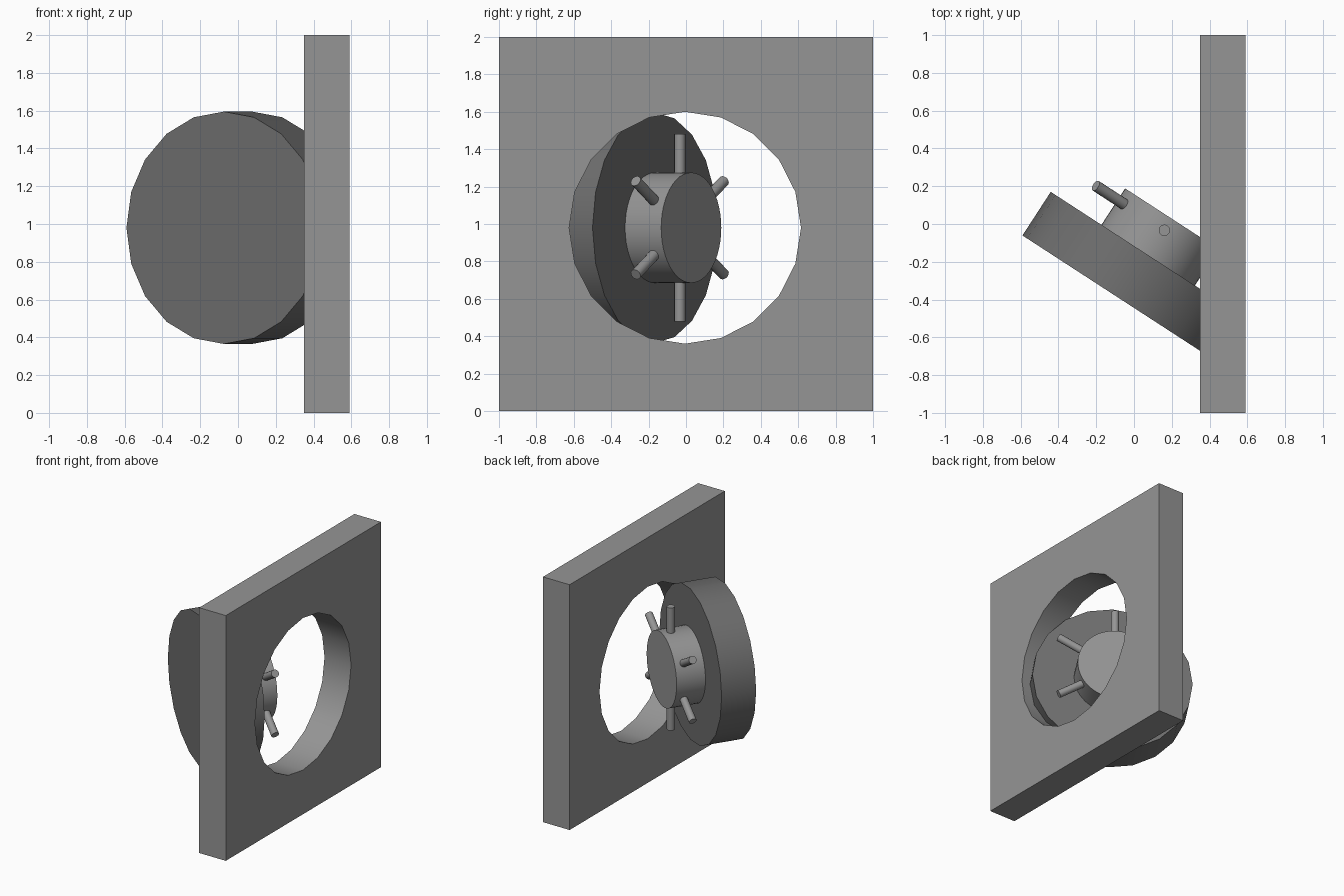
import bpy, math
from mathutils import Matrix, Vector

if "Cube" in bpy.data.objects:
    bpy.data.objects.remove(bpy.data.objects["Cube"])


def material(name, v):
    m = bpy.data.materials.new(name)
    m.diffuse_color = (v, v, v, 1)
    m.use_nodes = True
    m.node_tree.nodes["Principled BSDF"].inputs["Base Color"].default_value = m.diffuse_color
    return m


GREY = material("light grey", 0.30)
DARK = material("dark grey", 0.155)

# Frame of the swung-open door: n is its inward axis, t lies across it
ANG = math.radians(33)
n = Vector((math.sin(ANG), math.cos(ANG), 0))
t = Vector((-math.cos(ANG), math.sin(ANG), 0))
up = Vector((0, 0, 1))
inner = Vector((0.075, -0.165, 0.98))   # centre of the door's inner face


def rod(name, a, b, radius, sides, mat, side_dir):
    """Cylinder from a to b, with its first vertex direction given."""
    z = (b - a).normalized()
    y = side_dir.normalized()
    x = y.cross(z)
    rot = Matrix((x, y, z)).transposed().to_4x4()
    bpy.ops.mesh.primitive_cylinder_add(vertices=sides, radius=radius, depth=(b - a).length)
    ob = bpy.context.object
    ob.name = name
    ob.matrix_world = Matrix.Translation((a + b) / 2) @ rot
    ob.data.materials.append(mat)
    bpy.ops.object.shade_smooth_by_angle(angle=math.radians(30))
    return ob


# Wall with a round opening
bpy.ops.mesh.primitive_cube_add(size=1, location=(0.47, 0, 1))
wall = bpy.context.object
wall.name = "wall"
wall.scale = (0.24, 2, 2)
bpy.ops.object.transform_apply(location=True, rotation=False, scale=True)
wall.data.materials.append(GREY)
cutter = rod("opening_cutter", Vector((0, -0.005, 0.98)), Vector((1, -0.005, 0.98)),
             0.62, 20, GREY, up)
cutter.hide_render = True
bpy.context.view_layer.objects.active = wall
mod = wall.modifiers.new("opening", 'BOOLEAN')
mod.operation = 'DIFFERENCE'
mod.solver = 'EXACT'
mod.object = cutter
bpy.ops.object.modifier_apply(modifier=mod.name)
bpy.data.objects.remove(cutter)
bpy.ops.object.select_all(action='DESELECT')
wall.select_set(True)
bpy.ops.object.shade_smooth_by_angle(angle=math.radians(30))

# Thick round door
rod("door", inner - n * 0.275, inner, 0.615, 20, DARK, up)

# Hub on the inner face
rod("hub", inner - n * 0.01, inner + n * 0.23, 0.295, 48, GREY, up)

# Six locking bolts around the hub
mid = inner + n * 0.157
for i in range(6):
    a = math.radians(90 + 60 * i)
    d = t * math.cos(a) + up * math.sin(a)
    rod(f"bolt_{i + 1}", mid + d * 0.22, mid + d * 0.5, 0.03, 16, GREY, n)
